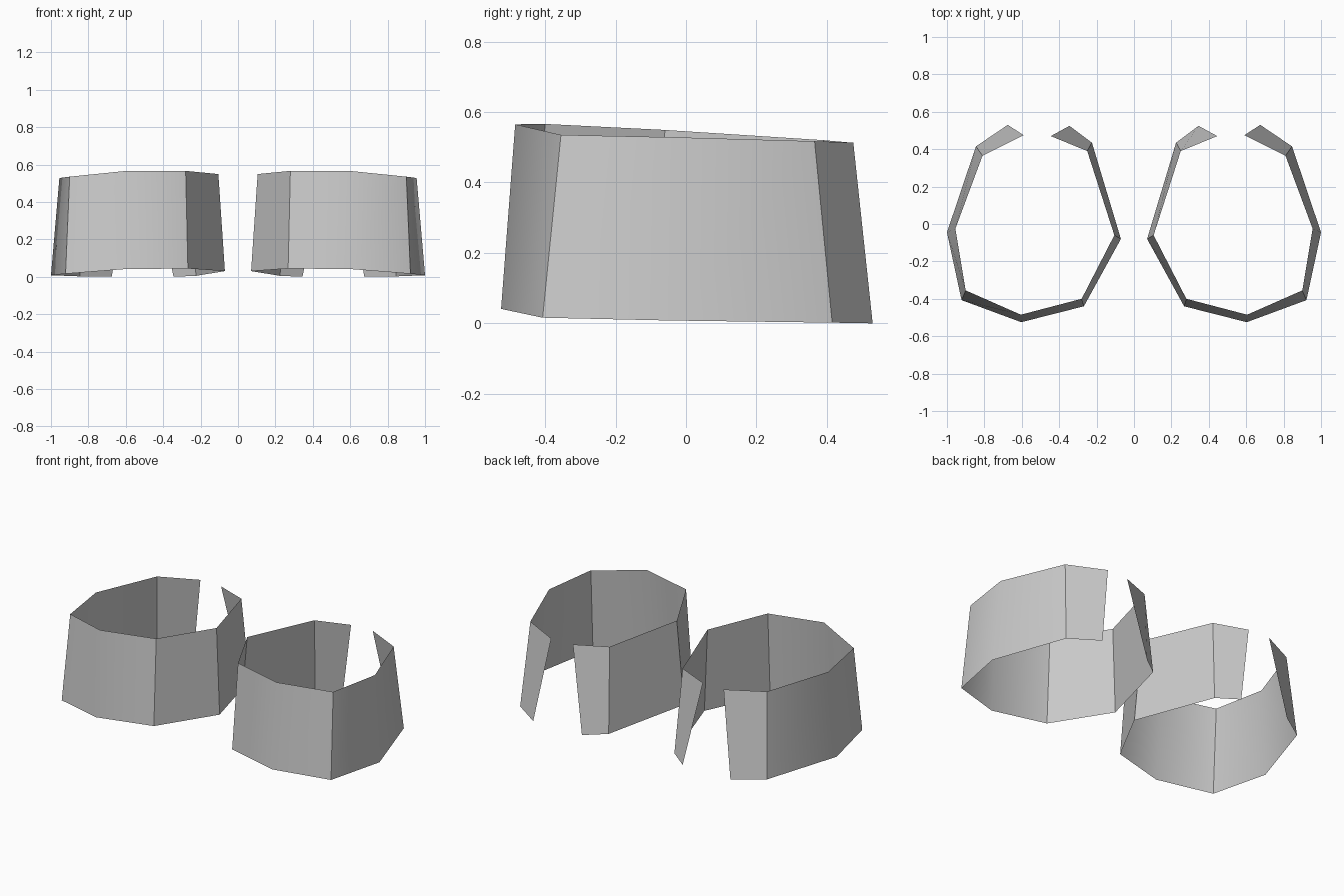
import bpy
import math

if "Cube" in bpy.data.objects:
    bpy.data.objects.remove(bpy.data.objects["Cube"])

# Cuff columns, from the inner back end round the front to the outer back end:
# (bottom x, y, z), (top x, y, z)
COLUMNS = [
    ((0.345, 0.525, 0.0), (0.445, 0.47, 0.513)),
    ((0.225, 0.435, 0.005), (0.25, 0.39, 0.52)),
    ((0.07, -0.08, 0.03), (0.105, -0.06, 0.549)),
    ((0.268, -0.44, 0.044), (0.28, -0.40, 0.566)),
    ((0.603, -0.525, 0.041), (0.605, -0.485, 0.565)),
    ((0.922, -0.407, 0.016), (0.90, -0.355, 0.535)),
    ((1.0, -0.045, 0.008), (0.955, -0.025, 0.528)),
    ((0.845, 0.415, 0.002), (0.81, 0.365, 0.517)),
    ((0.675, 0.53, 0.0), (0.59, 0.475, 0.513)),
]


def make_cuff(name, side):
    """Open-backed thin band; side -1 mirrors it and keeps normals outward."""
    cols = COLUMNS if side > 0 else COLUMNS[::-1]
    verts = [(side * x, y, z) for col in cols for x, y, z in col]
    faces = [(2 * i, 2 * i + 2, 2 * i + 3, 2 * i + 1)
             for i in range(len(cols) - 1)]
    mesh = bpy.data.meshes.new(name)
    mesh.from_pydata(verts, [], faces)
    mesh.update()
    obj = bpy.data.objects.new(name, mesh)
    bpy.context.collection.objects.link(obj)

    # Smooth shading with the strongest corners kept sharp
    bpy.ops.object.select_all(action='DESELECT')
    obj.select_set(True)
    bpy.context.view_layer.objects.active = obj
    bpy.ops.object.shade_smooth_by_angle(angle=math.radians(40))
    return obj


# Mirrored pair of cuffs
make_cuff("right_cuff", 1)
make_cuff("left_cuff", -1)
